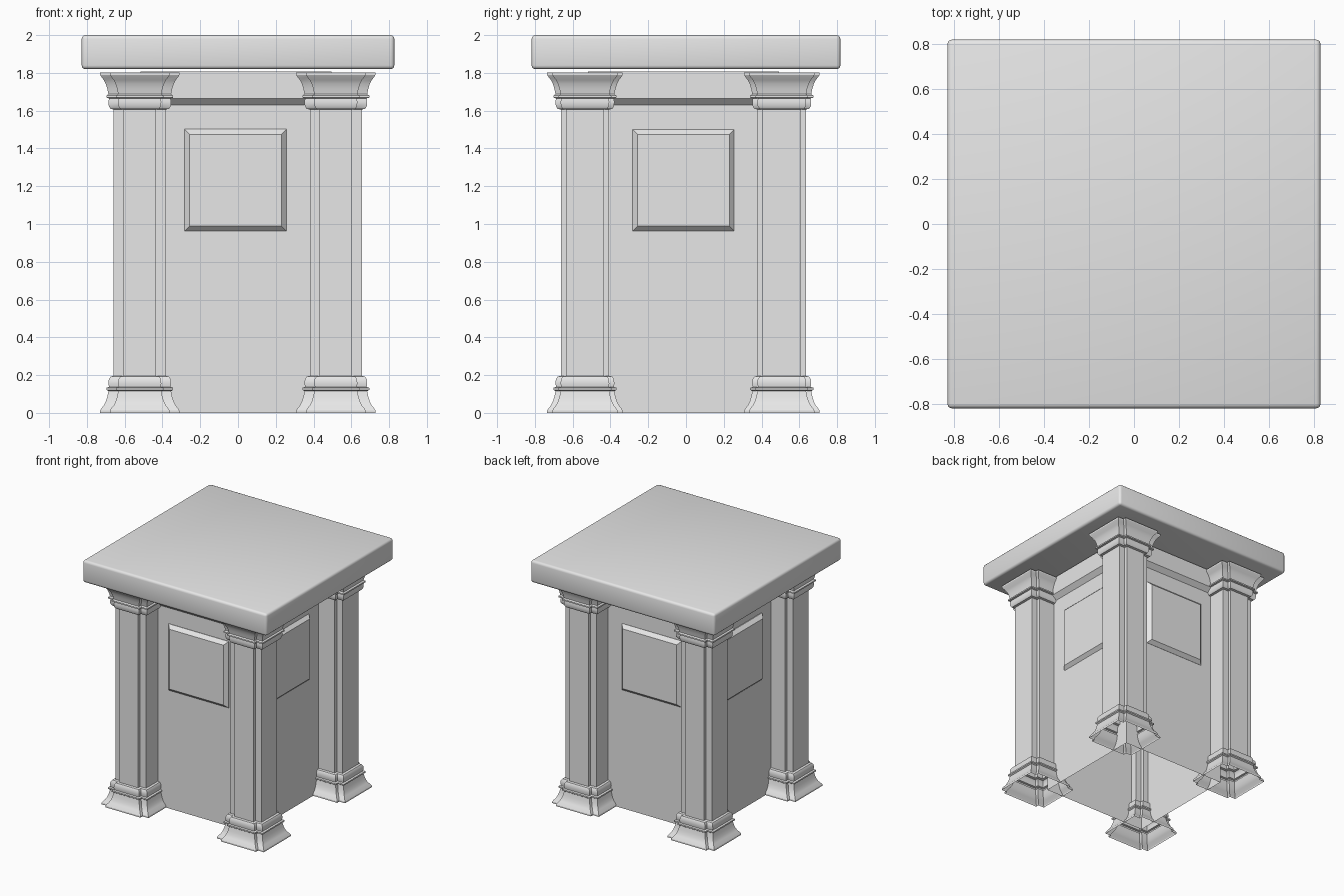
import bpy, bmesh, math

if "Cube" in bpy.data.objects:
    bpy.data.objects.remove(bpy.data.objects["Cube"], do_unlink=True)

stone = bpy.data.materials.new("pale_grey_stone")
stone.use_nodes = True
stone.diffuse_color = (0.8, 0.8, 0.8, 1)
stone.node_tree.nodes["Principled BSDF"].inputs["Base Color"].default_value = (0.8, 0.8, 0.8, 1)


def finish(name, bm, angle=30):
    mesh = bpy.data.meshes.new(name)
    bmesh.ops.recalc_face_normals(bm, faces=bm.faces)
    bm.to_mesh(mesh)
    bm.free()
    mesh.materials.append(stone)
    obj = bpy.data.objects.new(name, mesh)
    bpy.context.collection.objects.link(obj)
    bpy.ops.object.select_all(action="DESELECT")
    obj.select_set(True)
    bpy.context.view_layer.objects.active = obj
    bpy.ops.object.shade_smooth_by_angle(angle=math.radians(angle))
    return obj


def loft(name, rings, cap_top=True):
    """Skin a stack of matching point loops, open underneath."""
    bm = bmesh.new()
    loops = [[bm.verts.new(p) for p in ring] for ring in rings]
    n = len(loops[0])
    for a, b in zip(loops, loops[1:]):
        for i in range(n):
            j = (i + 1) % n
            bm.faces.new((a[i], a[j], b[j], b[i]))
    if cap_top:
        bm.faces.new(loops[-1])
    return finish(name, bm)


def square(cx, cy, half, z):
    return [(cx + sx * half, cy + sy * half, z)
            for sx, sy in ((-1, -1), (1, -1), (1, 1), (-1, 1))]


def notched(cx, cy, r, z):
    """Rectangle with a small square step cut from each corner."""
    rx, ry = r, r - 0.01
    ix, iy = rx - 0.052, ry - 0.027
    quarter = [(rx, iy), (ix, iy), (ix, ry)]
    pts = quarter + [(-x, y) for x, y in reversed(quarter)]
    pts += [(-x, -y) for x, y in pts]
    return [(cx + x, cy + y, z) for x, y in pts]


# Roof slab with softened edges
bm = bmesh.new()
bmesh.ops.create_cube(bm, size=1)
for v in bm.verts:
    v.co.x *= 1.655
    v.co.y *= 1.635
    v.co.z = v.co.z * 0.18 + 1.91
bmesh.ops.bevel(bm, geom=bm.edges[:], offset=0.02, segments=3, profile=0.5, affect="EDGES")
finish("roof_slab", bm, 40)

# Central block, corbelled out near the top
CX, CY, HALF = -0.01, -0.013, 0.47
body_profile = [(HALF, 0), (HALF, 1.63), (HALF + 0.035, 1.665), (HALF + 0.035, 1.808)]
loft("central_block", [square(CX, CY, h, z) for h, z in body_profile])

# Columns: the capital is the base moulding turned upside down
moulding = [(0.21, 0), (0.21, 0.012), (0.203, 0.024), (0.19, 0.04), (0.18, 0.06),
            (0.172, 0.085), (0.166, 0.115), (0.177, 0.122), (0.177, 0.133),
            (0.163, 0.137), (0.166, 0.155), (0.164, 0.178), (0.155, 0.192), (0.138, 0.196)]
capital = [(r, 1.802 - z) for r, z in reversed(moulding)]
for side, x in (("left", 0.518), ("right", -0.52)):
    for end, y in (("front", -0.535), ("back", 0.507)):
        loft(f"column_{end}_{side}", [notched(x, y, r, z) for r, z in moulding + capital])

# Raised panels with sloping borders on all four walls
for i, name in enumerate(("front", "left", "back", "right")):
    turn = i * math.pi / 2
    c, s = round(math.cos(turn)), round(math.sin(turn))
    rings = []
    for half, depth in ((0.27, -0.005), (0.27, 0.002), (0.243, 0.03)):
        ring = []
        for u, _, w in [(p[0], 0, p[1]) for p in square(0, 0, half, 0)]:
            v = -(HALF + depth)
            ring.append((c * u - s * v - 0.014, s * u + c * v - 0.014, 1.232 + w))
        rings.append(ring)
    loft(f"panel_{name}", rings)
